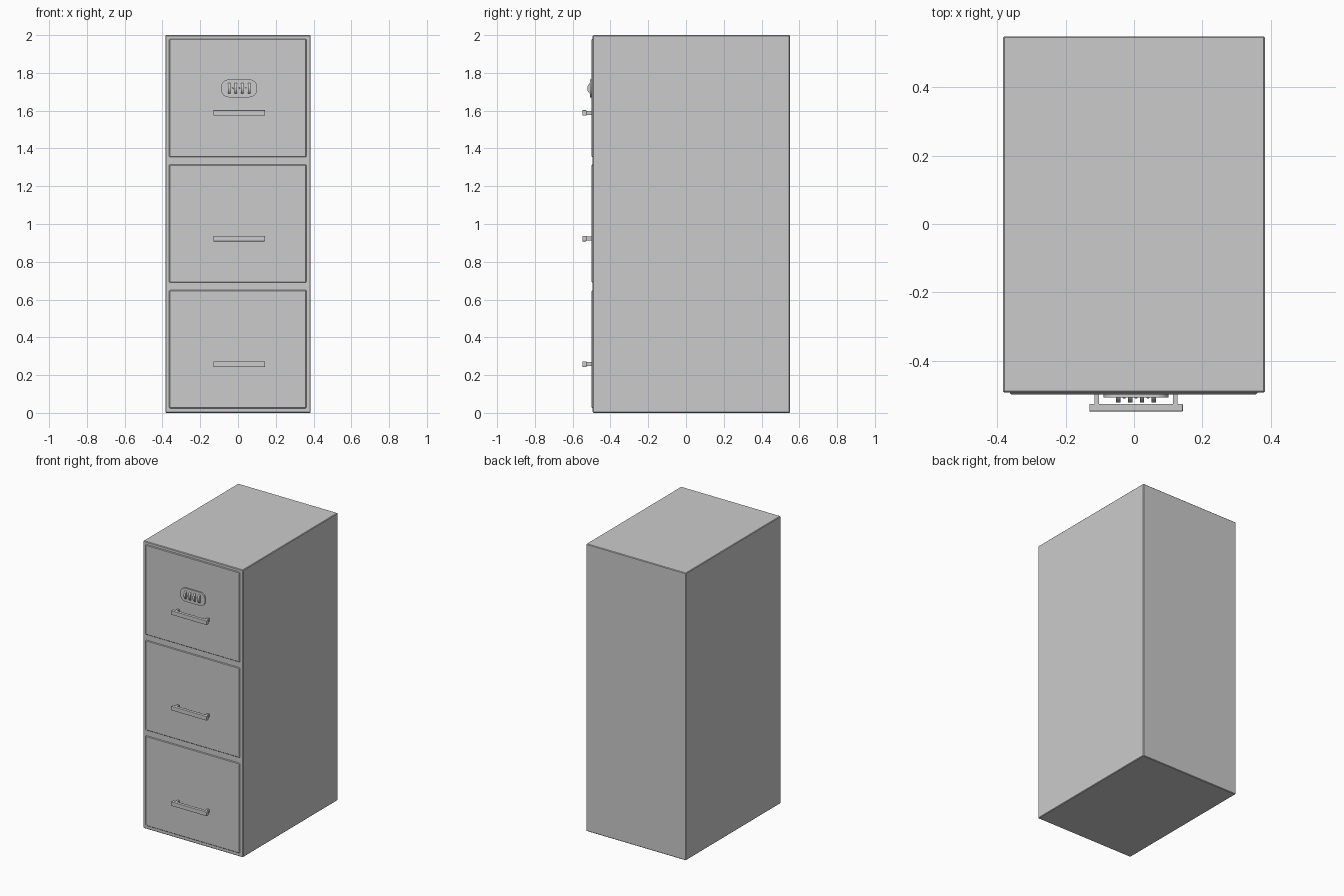
import bpy, bmesh, math
from mathutils import Matrix

if "Cube" in bpy.data.objects:
    bpy.data.objects.remove(bpy.data.objects["Cube"])


def finish(name, bm, bevel=0.0, segments=1):
    bmesh.ops.recalc_face_normals(bm, faces=bm.faces)
    mesh = bpy.data.meshes.new(name)
    bm.to_mesh(mesh)
    bm.free()
    obj = bpy.data.objects.new(name, mesh)
    bpy.context.collection.objects.link(obj)
    if bevel:
        mod = obj.modifiers.new("edge_bevel", 'BEVEL')
        mod.width = bevel
        mod.segments = segments
    return obj


def box(name, x, y, z, bevel=0.0, segments=1):
    """Box from (min, max) ranges."""
    bm = bmesh.new()
    bmesh.ops.create_cube(bm, size=1)
    for v in bm.verts:
        v.co = [r[0] + (c + 0.5) * (r[1] - r[0]) for c, r in zip(v.co, (x, y, z))]
    return finish(name, bm, bevel, segments)


def smooth(obj):
    bpy.ops.object.select_all(action='DESELECT')
    obj.select_set(True)
    bpy.context.view_layer.objects.active = obj
    bpy.ops.object.shade_smooth_by_angle(angle=math.radians(35))


FRONT = -0.494      # cabinet front plane
FACE = -0.499       # drawer front plane
CX = 0.006          # handles and lock sit slightly off centre

# Cabinet shell
box("cabinet_body", (-0.384, 0.384), (FRONT, 0.55), (0, 2), 0.004)

# Three drawers, each with a bar handle on two posts
for i, zc in enumerate((0.337, 1.002, 1.667)):
    n = i + 1
    box(f"drawer_front_{n}", (-0.364, 0.362), (FACE, FRONT + 0.02),
        (zc - 0.313, zc + 0.313), 0.004)
    hz = zc - 0.079
    box(f"handle_bar_{n}", (CX - 0.137, CX + 0.137), (-0.549, -0.527),
        (hz - 0.0145, hz + 0.0145), 0.002, 2)
    for side, label in ((-1, "left"), (1, "right")):
        px = CX + side * 0.115
        box(f"handle_post_{label}_{n}", (px - 0.007, px + 0.007),
            (-0.53, FRONT), (hz - 0.011, hz + 0.011))

# Lock plate: rounded slab on the top drawer
LZ = 1.718
bm = bmesh.new()
HX, HZ, R = 0.095, 0.047, 0.040
outline = []
for k, (sx, sz) in enumerate(((1, 1), (-1, 1), (-1, -1), (1, -1))):
    for j in range(9):
        a = math.radians(90 * k + 90 * j / 8)
        outline.append(bm.verts.new((CX + sx * (HX - R) + R * math.cos(a), FRONT,
                                     LZ + sz * (HZ - R) + R * math.sin(a))))
face = bm.faces.new(outline)
ext = bmesh.ops.extrude_face_region(bm, geom=[face])
for v in ext["geom"]:
    if isinstance(v, bmesh.types.BMVert):
        v.co.y = -0.508
smooth(finish("lock_plate", bm))

# Four number dials, half sunk into the plate
for i in range(4):
    bm = bmesh.new()
    bmesh.ops.create_cone(
        bm, cap_ends=True, segments=24, radius1=0.034, radius2=0.034, depth=0.013,
        matrix=Matrix.Translation((CX + (i - 1.5) * 0.035, -0.489, LZ))
        @ Matrix.Rotation(math.pi / 2, 4, 'Y'))
    smooth(finish(f"lock_dial_{i + 1}", bm))

# Small index marks between the dials
for i in range(3):
    mx = CX + (i - 1) * 0.035
    box(f"dial_mark_{i + 1}", (mx - 0.004, mx + 0.004), (-0.511, -0.500),
        (LZ - 0.004, LZ + 0.004), 0.001)
